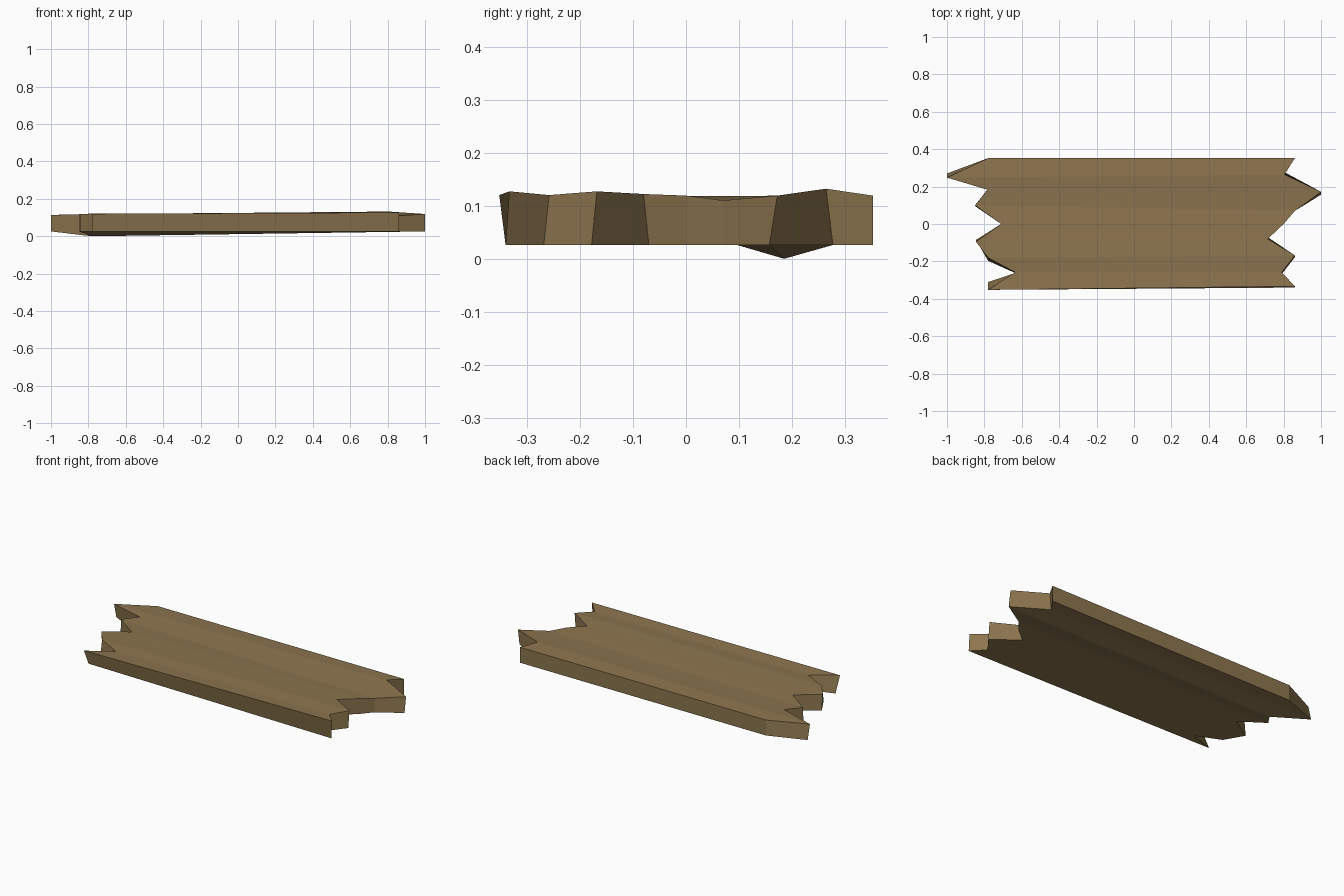
import bpy
import bmesh

cube = bpy.data.objects.get("Cube")
if cube:
    bpy.data.objects.remove(cube, do_unlink=True)

# Weathered wood colour
wood = bpy.data.materials.new("weathered_brown_wood")
wood.use_nodes = True
colour = (0.265, 0.178, 0.078, 1)
wood.diffuse_color = colour
wood.node_tree.nodes["Principled BSDF"].inputs["Base Color"].default_value = colour

BASE = 0.026  # usual height of the underside

# Splintered ends, front to back: x, top y, top z, bottom y
left_end = [
    (-0.78, -0.352, 0.120, -0.310),
    (-0.635, -0.258, 0.119, -0.262),
    (-0.78, -0.180, 0.121, -0.197),
    (-0.845, -0.095, 0.119, -0.085),
    (-0.71, 0.000, 0.118, 0.000),
    (-0.85, 0.100, 0.118, 0.096),
    (-0.783, 0.183, 0.118, 0.185),
    (-1.00, 0.248, 0.114, 0.270),
    (-0.78, 0.352, 0.119, 0.352),
]
right_end = [
    (0.86, -0.333, 0.127, -0.340),
    (0.79, -0.258, 0.120, -0.268),
    (0.86, -0.168, 0.127, -0.178),
    (0.715, -0.080, 0.122, -0.070),
    (0.80, 0.000, 0.119, 0.000),
    (0.86, 0.070, 0.110, 0.070),
    (1.00, 0.172, 0.119, 0.157),
    (0.805, 0.264, 0.132, 0.277),
    (0.86, 0.352, 0.119, 0.352),
]

bm = bmesh.new()


def end_verts(points):
    """Return the top and bottom vertex rows of one splintered end."""
    top = [bm.verts.new((x, y, z)) for x, y, z, _ in points]
    bottom = [bm.verts.new((x, y, BASE)) for x, _, _, y in points]
    return top, bottom


left_top, left_bottom = end_verts(left_end)
right_top, right_bottom = end_verts(right_end)
left_bottom[6].co.z = 0.0  # splinter sagging below the board

# Lengthwise grain strips and the broken end walls
for i in range(len(left_end) - 1):
    j = i + 1
    bm.faces.new((left_top[i], right_top[i], right_top[j], left_top[j]))
    bm.faces.new((left_bottom[i], left_bottom[j], right_bottom[j], right_bottom[i]))
    bm.faces.new((left_top[i], left_top[j], left_bottom[j], left_bottom[i]))
    bm.faces.new((right_top[i], right_bottom[i], right_bottom[j], right_top[j]))

# Long front and back sides
for k in (0, -1):
    bm.faces.new((left_top[k], left_bottom[k], right_bottom[k], right_top[k]))

bmesh.ops.recalc_face_normals(bm, faces=bm.faces)
mesh = bpy.data.meshes.new("broken_plank")
bm.to_mesh(mesh)
bm.free()
mesh.materials.append(wood)
plank = bpy.data.objects.new("broken_plank", mesh)
bpy.context.collection.objects.link(plank)
